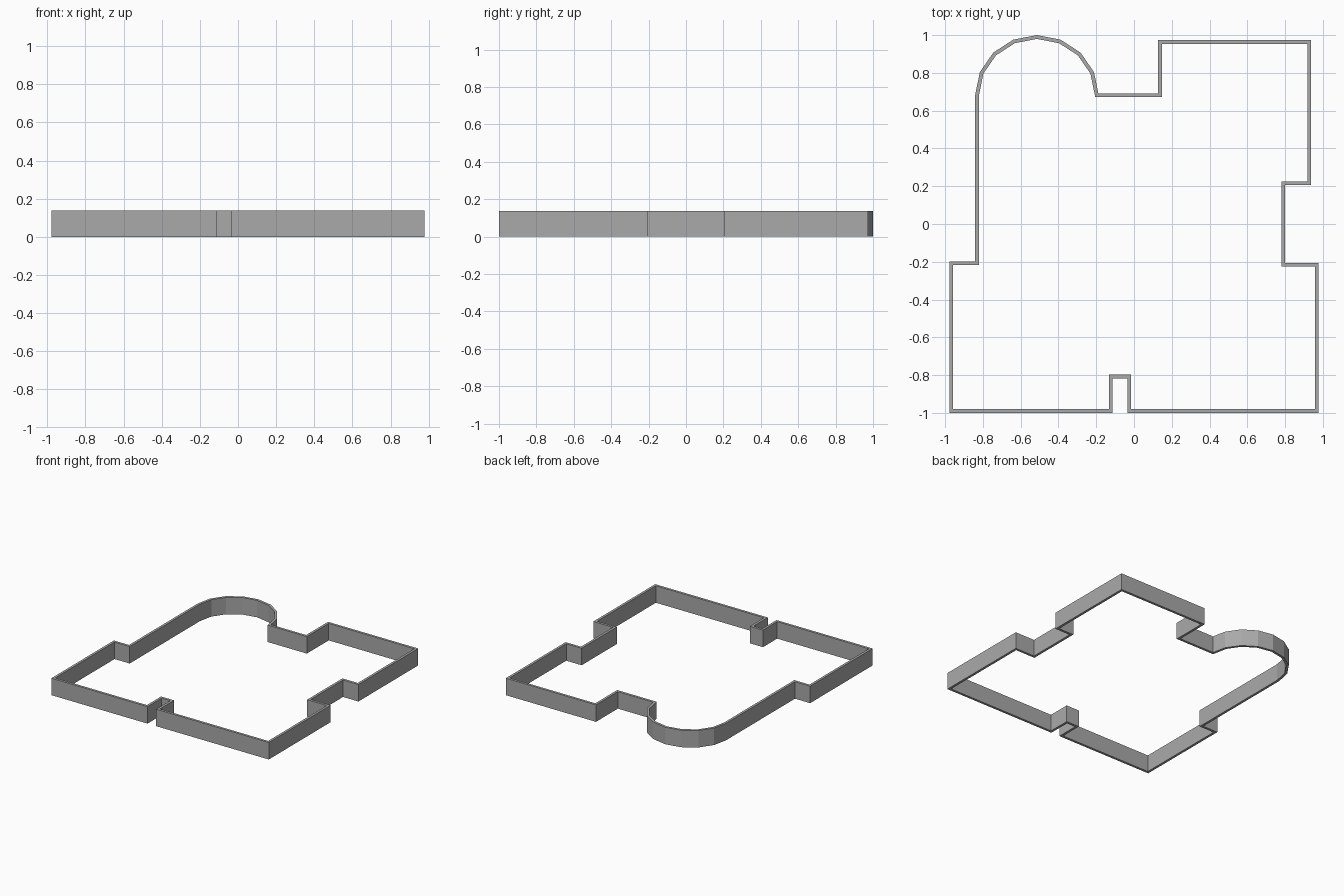
import bpy, bmesh, math
from mathutils import Vector

cube = bpy.data.objects.get("Cube")
if cube:
    bpy.data.objects.remove(cube, do_unlink=True)

HEIGHT = 0.138
HALF = 0.01  # half the wall thickness

grey = bpy.data.materials.new("wall grey")
grey.use_nodes = True
colour = (0.4, 0.4, 0.4, 1)
grey.diffuse_color = colour
grey.node_tree.nodes["Principled BSDF"].inputs["Base Color"].default_value = colour

# Wall centre line, counter-clockwise from the front right corner
path = [(-0.967, -0.99),
        (-0.123, -0.99), (-0.123, -0.808), (-0.025, -0.808), (-0.025, -0.99),  # door recess
        (0.967, -0.99), (0.967, -0.216),
        (0.79, -0.216), (0.79, 0.216),  # side recess
        (0.928, 0.216), (0.928, 0.963), (0.138, 0.963), (0.138, 0.682)]
# Rounded bay
path += [(-0.514 + 0.317 * math.cos(math.pi * i / 8),
          0.682 + 0.308 * math.sin(math.pi * i / 8)) for i in range(9)]
path += [(-0.831, -0.208), (-0.967, -0.208)]


def mitred(points, distance):
    """Closed outline moved outward by distance with mitred corners."""
    result = []
    for i, p in enumerate(points):
        here = Vector(p)
        a = (here - Vector(points[i - 1])).normalized()
        b = (Vector(points[(i + 1) % len(points)]) - here).normalized()
        na, nb = Vector((a.y, -a.x)), Vector((b.y, -b.x))
        result.append(here + (na + nb) * distance / (1 + na.dot(nb)))
    return result


# Wall ring: sweep a rectangular section round the outline
bm = bmesh.new()
outer, inner = mitred(path, HALF), mitred(path, -HALF)
section = [(outer, 0), (outer, HEIGHT), (inner, HEIGHT), (inner, 0)]
loops = [[bm.verts.new((p.x, p.y, z)) for p in line] for line, z in section]
n = len(path)
for k in range(4):
    low, high = loops[k], loops[(k + 1) % 4]
    for i in range(n):
        j = (i + 1) % n
        bm.faces.new((low[i], low[j], high[j], high[i]))
bmesh.ops.recalc_face_normals(bm, faces=bm.faces)

mesh = bpy.data.meshes.new("perimeter_wall")
bm.to_mesh(mesh)
bm.free()
mesh.materials.append(grey)
wall = bpy.data.objects.new("perimeter_wall", mesh)
bpy.context.collection.objects.link(wall)
